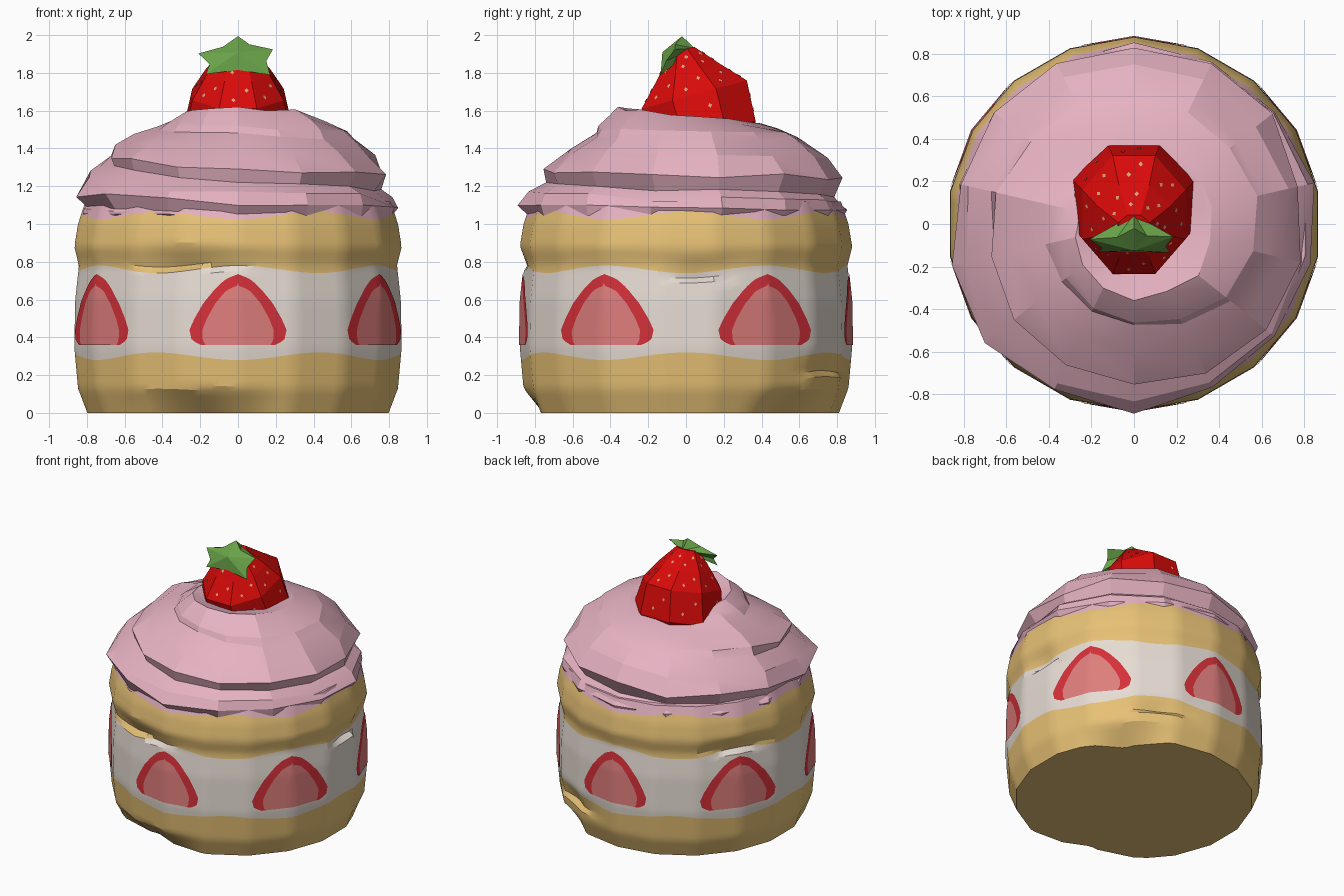
import bpy, bmesh, math, random
from mathutils import Vector

random.seed(4)
cube = bpy.data.objects.get("Cube")
if cube:
    bpy.data.objects.remove(cube)


def material(name, *rgb):
    lin = [((c / 255 + 0.055) / 1.055) ** 2.4 if c > 10 else c / 3300 for c in rgb]
    m = bpy.data.materials.new(name)
    m.use_nodes = True
    m.diffuse_color = (*lin, 1)
    m.node_tree.nodes["Principled BSDF"].inputs["Base Color"].default_value = (*lin, 1)
    return m


SPONGE = material("sponge", 232, 194, 118)
CREAM = material("cream", 230, 220, 211)
PINK = material("pink frosting", 230, 178, 194)
RIM = material("slice rim", 212, 48, 57)
FLESH = material("slice flesh", 222, 126, 124)
RED = material("berry red", 216, 10, 9)
GREEN = material("leaf green", 104, 162, 72)
SEED = material("seed", 222, 160, 120)


def build(name, verts, faces, mats, index=None, angle=25):
    me = bpy.data.meshes.new(name)
    me.from_pydata([tuple(v) for v in verts], [], faces)
    for m in mats:
        me.materials.append(m)
    for i, p in enumerate(me.polygons):
        p.material_index = index[i] if index else 0
    bm = bmesh.new()
    bm.from_mesh(me)
    bmesh.ops.remove_doubles(bm, verts=bm.verts, dist=0.0005)
    bmesh.ops.dissolve_degenerate(bm, edges=bm.edges, dist=0.0005)
    bmesh.ops.recalc_face_normals(bm, faces=bm.faces)
    bm.to_mesh(me)
    bm.free()
    ob = bpy.data.objects.new(name, me)
    bpy.context.collection.objects.link(ob)
    if angle:
        bpy.ops.object.select_all(action="DESELECT")
        bpy.context.view_layer.objects.active = ob
        ob.select_set(True)
        bpy.ops.object.shade_smooth_by_angle(angle=math.radians(angle))
    return ob


def lerp_table(table, t):
    """Interpolate rows of (key, value, ...) at t."""
    t = min(max(t, table[0][0]), table[-1][0])
    for a, b in zip(table, table[1:]):
        if t <= b[0]:
            f = (t - a[0]) / (b[0] - a[0])
            return [p + (q - p) * f for p, q in zip(a[1:], b[1:])]


def grid_faces(rows, cols, wrap):
    return [(r * cols + c, r * cols + (c + 1) % cols,
             (r + 1) * cols + (c + 1) % cols, (r + 1) * cols + c)
            for r in range(rows - 1) for c in range(cols if wrap else cols - 1)]


# Cake body surface: faceted drum with a few notches under crumbling lips
PROFILE = [(0, 0.81), (0.13, 0.86), (0.35, 0.88), (0.6, 0.875), (0.78, 0.855),
           (0.88, 0.88), (1.0, 0.86), (1.12, 0.82)]
# direction in degrees, lip height, half width in degrees, notch depth
NOTCHES = [(-108, 0.9, 26, 0.05), (5, 0.83, 14, 0.05), (-105, 0.13, 32, 0.1),
           (45, 0.13, 22, 0.1), (62, 0.33, 20, 0.05), (150, 0.9, 20, 0.04)]
FRONT = -math.pi / 2
STEP = math.tau / 18


def drum(theta, z, offset=0.0):
    r = lerp_table(PROFILE, z)[0]
    r *= math.cos(STEP / 2) / math.cos((theta - FRONT) % STEP - STEP / 2)
    for deg, lip, half, depth in NOTCHES:
        d = abs((math.degrees(theta) - deg + 180) % 360 - 180)
        drop = (lip - z) / 0.13
        if 0 < drop <= 1.01:
            r -= depth * max(0, 1 - d / half) * drop
    r += offset
    return Vector((r * math.cos(theta), r * math.sin(theta), z))


COLS = 108
LAYERS = [(0, 0, 10), (0.3, -0.02, 16), (0.76, 0.02, 10), (1.045, -0.02, 3), (1.12, 0, 1)]
verts, index = [], []
for n, (z0, w0, steps) in enumerate(LAYERS):
    z1, w1, _ = LAYERS[min(n + 1, len(LAYERS) - 1)]
    for k in range(steps):
        for c in range(COLS):
            th = FRONT + math.tau * c / COLS
            wave = math.cos(6 * (th - FRONT))
            a, b = z0 + w0 * wave, z1 + w1 * wave
            verts.append(drum(th, a + (b - a) * k / steps))
        index += [(0, 1, 0, 2, 2)[n]] * COLS
rows = len(verts) // COLS
faces = grid_faces(rows, COLS, True)
index = index[:len(faces)] + [0, 2]
faces += [tuple(range(COLS)), tuple(range((rows - 1) * COLS, rows * COLS))]
build("cake_body", verts, faces, [SPONGE, CREAM, PINK], index, 22)

# Six berry slices pressed against the cream: thin plates following the drum
OUTLINE = [(0.36, 0.2, 0.175), (0.385, 0.25, 0.19), (0.44, 0.262, 0.192),
           (0.5, 0.235, 0.168), (0.58, 0.188, 0.122), (0.65, 0.13, 0.062),
           (0.675, 0.105, 0.0), (0.71, 0.064, 0.0), (0.735, 0.0, 0.0)]
INNER = 8
for s in range(6):
    centre = FRONT + s * math.tau / 6
    spread = 1.1 if s % 3 else 1.0
    verts = []
    for k in range(25):
        z = 0.36 + 0.375 * k / 24
        w, wi = lerp_table(OUTLINE, z)
        xs = [-w, -(w + wi) / 2] + [wi * (2 * i / INNER - 1) for i in range(INNER + 1)]
        for x in xs + [(w + wi) / 2, w]:
            verts.append(drum(centre + spread * x / 0.88, z, 0.005))
    cols = INNER + 5
    faces = grid_faces(25, cols, False)
    index = [1 if 2 <= i % (cols - 1) < INNER + 2 else 0 for i in range(len(faces))]
    ob = build(f"berry_slice_{s + 1}", verts, faces, [RIM, FLESH], index, 40)
    # keep the open plates facing outwards
    p = ob.data.polygons[len(ob.data.polygons) // 2]
    if p.normal.dot(Vector((p.center.x, p.center.y, 0))) < 0:
        ob.data.flip_normals()

# Swirled frosting: one strip wound upward, each turn bulging over the last
GUIDE = [(0, 0.835, 1.045), (0.5, 0.78, 1.14), (1, 0.74, 1.22), (1.5, 0.62, 1.45),
         (1.82, 0.61, 1.44), (2, 0.47, 1.48), (2.5, 0.39, 1.53), (3, 0.36, 1.62),
         (4, 0.0, 1.5)]
TURN = 14
ACROSS = [(0, 0), (0.3, 1), (0.68, 0.8), (1, 0)]
wobble = [random.uniform(-0.02, 0.02) for _ in range(7 * TURN)]


def guide(i):
    r, z = lerp_table(GUIDE, i / TURN)
    ease = 1 if 0 < i < 3 * TURN else 0
    return r + wobble[i + TURN] * ease, z + wobble[i + TURN] * 0.6 * ease


verts = []
for i in range(-TURN, 4 * TURN + 1):
    th = FRONT - math.tau * i / TURN
    (ra, za), (rb, zb) = guide(i), guide(i + TURN)
    puff = 0.08 * min(1, max(0, (zb - za) / 0.2)) * min(1, max(0, 2.4 - i / TURN))
    if i < 0:
        puff *= 0.7
    for f, b in ACROSS:
        r = ra + (rb - ra) * f + puff * b
        z = za + (zb - za) * f
        if b:
            r += random.uniform(-0.025, 0.025) * min(1, puff * 14)
            z += random.uniform(-0.02, 0.02) * min(1, puff * 14)
        verts.append((r * math.cos(th), r * math.sin(th), z))
build("swirled_frosting", verts, grid_faces(len(verts) // 4, 4, False), [PINK], None, 15)


# Tilted whole berry on top
def frame(origin, degrees):
    tilt = math.radians(degrees)
    axis = Vector((0, -math.sin(tilt), math.cos(tilt)))
    up = Vector((0, math.cos(tilt), math.sin(tilt)))
    return lambda x, y, d: Vector(origin) + Vector((x, 0, 0)) + up * y + axis * d


# height along the axis, half width, half depth
place = frame((0, 0.08, 1.55), 15)
verts = []
for d, rx, ry in [(-0.2, 0.2, 0.2), (-0.08, 0.315, 0.3), (0.14, 0.262, 0.312),
                  (0.26, 0.185, 0.19), (0.385, 0.08, 0.07)]:
    for c in range(8):
        a = math.tau * (c + 0.5) / 8
        verts.append(place(rx * math.cos(a), ry * math.sin(a), d))
faces = grid_faces(5, 8, True) + [tuple(range(8)), tuple(range(32, 40))]
berry = build("top_berry", verts, faces, [RED], None, 0)

# Seeds: tiny plates scattered on the berry sides
verts, faces = [], []
for p in list(berry.data.polygons)[:32]:
    corners = [berry.data.vertices[v].co for v in p.vertices]
    for u, v in [(0.3, 0.3), (0.7, 0.65)]:
        u += random.uniform(-0.1, 0.1)
        spot = corners[0].lerp(corners[1], u).lerp(corners[3].lerp(corners[2], u), v)
        side = (corners[1] - corners[0]).normalized() * 0.011
        rise = p.normal.cross(side).normalized() * 0.013
        n = len(verts)
        lift = spot + p.normal * 0.003
        verts += [lift - side, lift - rise, lift + side, lift + rise, spot - p.normal * 0.004]
        faces += [(n, n + 1, n + 2, n + 3)]
        faces += [(n + k, n + 4, n + (k + 1) % 4) for k in range(4)]
build("berry_seeds", verts, faces, [SEED], None, 0)

# Five-pointed leaf cap leaning against the front of the berry tip
LEAF = [(0, 0.125), (-0.08, 0.055), (-0.21, 0.02), (-0.15, -0.05), (-0.17, -0.105),
        (0, -0.085), (0.17, -0.11), (0.15, -0.03), (0.185, 0.045), (0.06, 0.07)]
place = frame((0, -0.09, 1.89), 61)
verts = [place(0, 0, 0.04), place(0, 0.1, -0.1)]
verts += [place(x, y, 0 if k % 2 else -0.01) for k, (x, y) in enumerate(LEAF)]
faces = [(c, 2 + k, 2 + (k + 1) % 10) for c in (0, 1) for k in range(10)]
build("leaf_cap", verts, faces, [GREEN], None, 0)
